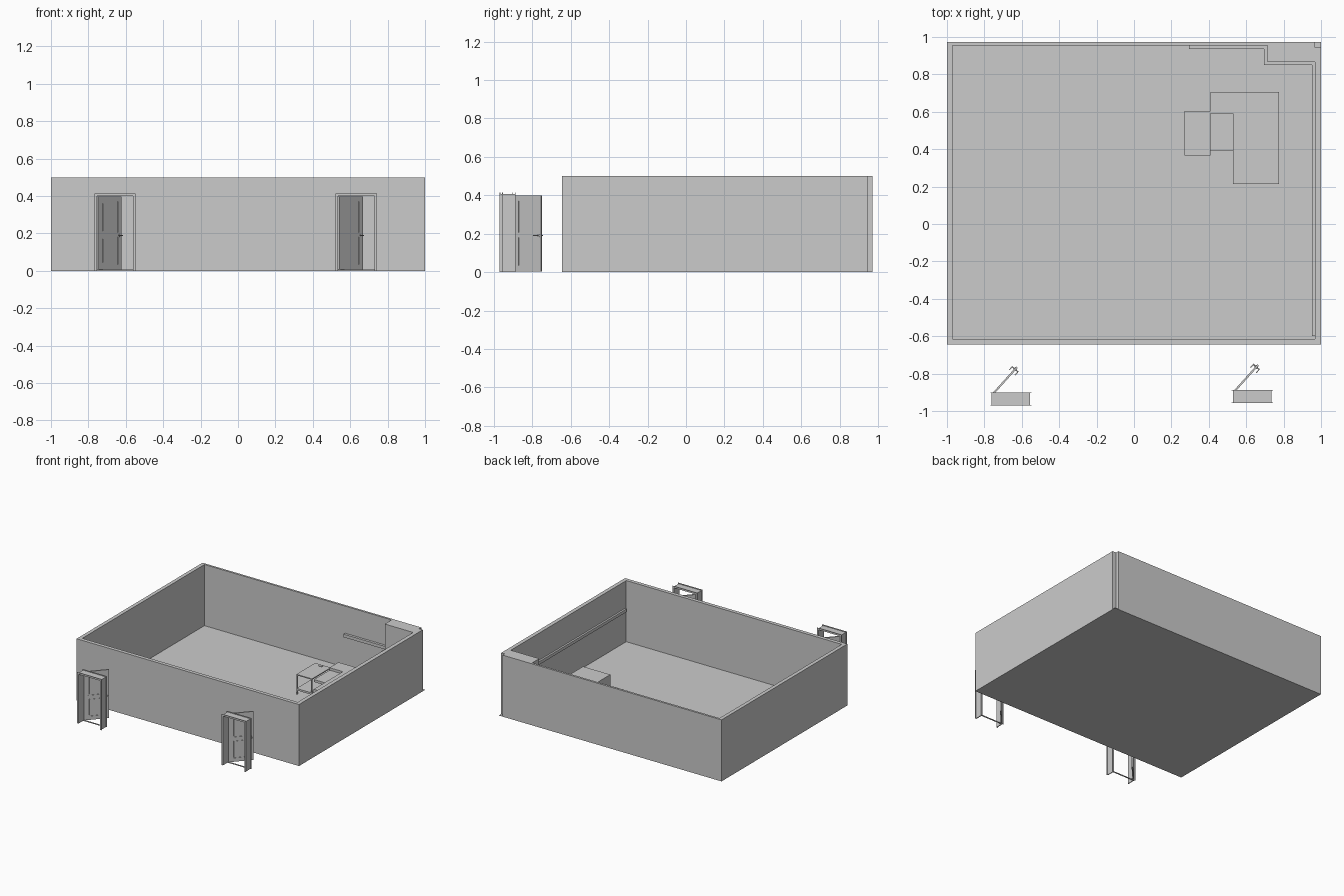
import bpy
import math
from mathutils import Matrix, Vector

old = bpy.data.objects.get("Cube")
if old:
    bpy.data.objects.remove(old, do_unlink=True)

grey = bpy.data.materials.new("light_grey")
grey.use_nodes = True
colour = (0.6, 0.6, 0.6, 1)
grey.diffuse_color = colour
grey.node_tree.nodes["Principled BSDF"].inputs["Base Color"].default_value = colour


def box(name, x, y, z, place=Matrix()):
    """Box from (low, high) pairs, optionally moved by a matrix."""
    bpy.ops.mesh.primitive_cube_add(size=1)
    ob = bpy.context.object
    ob.name = name
    centre = Vector([(a + b) / 2 for a, b in (x, y, z)])
    size = [b - a for a, b in (x, y, z)]
    ob.data.transform(place @ Matrix.Translation(centre) @ Matrix.Diagonal((*size, 1)))
    ob.data.materials.append(grey)
    return ob


def cylinder(name, radius, depth, place):
    bpy.ops.mesh.primitive_cylinder_add(vertices=12, radius=radius, depth=depth)
    ob = bpy.context.object
    ob.name = name
    ob.data.transform(place)
    ob.data.materials.append(grey)
    bpy.ops.object.shade_smooth_by_angle()


# Room shell: floor, walls with an open notch at the back corner, corner pillar
H = 0.5
FRONT, BACK = -0.645, 0.972
box("floor", (-1, 1), (FRONT, BACK), (0, 0.003))
box("left_wall", (-1, -0.97), (FRONT, BACK), (0, H))
box("front_wall", (-0.97, 1), (FRONT, -0.615), (0, H))
box("right_wall", (0.968, 1), (-0.615, 0.945), (0, H))
box("back_wall", (-0.97, 0.968), (0.955, BACK), (0, H))
box("corner_pillar", (0.713, 0.968), (0.867, 0.955), (0, H))

# Rail running along the back wall, round the pillar and along the right wall
RAIL = (0.255, 0.28)
box("back_rail", (0.295, 0.713), (0.935, 0.955), RAIL)
box("pillar_side_rail", (0.694, 0.713), (0.85, 0.935), RAIL)
box("pillar_front_rail", (0.713, 0.968), (0.85, 0.867), RAIL)
box("right_rail", (0.953, 0.968), (-0.6, 0.85), RAIL)

# L-shaped counter
box("counter_main", (0.53, 0.775), (0.215, 0.705), (0, 0.17))
box("counter_back", (0.41, 0.53), (0.59, 0.705), (0, 0.17))
box("counter_low_shelf", (0.41, 0.53), (0.39, 0.59), (0.13, 0.15))

# Open-framed side table
TX, TY, BAR = (0.27, 0.41), (0.365, 0.605), 0.008
box("table_top", TX, TY, (0.157, 0.165))
box("table_shelf", TX, TY, (0.045, 0.05))
box("table_small_handle", (0.32, 0.35), (0.575, 0.59), (0.165, 0.169))
x_bars = [(TX[0], TX[0] + BAR), (TX[1] - BAR, TX[1])]
y_bars = [(TY[0], TY[0] + BAR), (TY[1] - BAR, TY[1])]
for bx in x_bars:
    for by in y_bars:
        box("table_leg", bx, by, (0, 0.157))
    box("table_side_bar", bx, TY, (0.035, 0.045))
for by in y_bars:
    box("table_end_bar", TX, by, (0.035, 0.045))


def door(cx, cy):
    """Free-standing frame with a half-open, two-panel leaf."""
    at = Matrix.Translation((cx, cy, 0))
    opening, jamb, casing, deep = 0.097, 0.103, 0.11, 0.032
    # Frame and casings
    box("door_lintel", (-jamb, jamb), (-deep, deep), (0.4, 0.407), at)
    box("door_threshold", (-opening, opening), (deep - 0.008, deep), (0, 0.006), at)
    for s in (-1, 1):
        box("door_jamb", sorted((s * opening, s * jamb)), (-deep, deep), (0, 0.4), at)
        face = sorted((s * deep, s * (deep + 0.003)))
        box("casing_head", (-casing, casing), face, (0.4, 0.414), at)
        for t in (-1, 1):
            box("casing_side", sorted((t * opening, t * casing)), face, (0, 0.4), at)

    # Leaf: stiles, rails and thinner raised panels
    leaf = at @ Matrix.Translation((-0.093, 0.03, 0)) @ Matrix.Rotation(math.radians(48), 4, "Z")
    W, thick = 0.187, (-0.005, 0.005)
    left, right = 0.03, W - 0.03
    box("door_hinge_stile", (0, left), thick, (0.004, 0.398), leaf)
    box("door_lock_stile", (right, W), thick, (0.004, 0.398), leaf)
    for z in ((0.004, 0.035), (0.18, 0.205), (0.37, 0.398)):
        box("door_rail", (left, right), thick, z, leaf)
    for low, high in ((0.035, 0.18), (0.205, 0.37)):
        box("door_panel_back", (left, right), (-0.0015, 0.0015), (low, high), leaf)
        m = 0.009
        box("door_panel", (left + m, right - m), (-0.004, 0.004), (low + m, high - m), leaf)

    # Handles on both faces
    turn = Matrix.Rotation(math.pi / 2, 4, "X")
    for s in (-1, 1):
        cylinder("handle_rose", 0.008, 0.003, leaf @ Matrix.Translation((0.172, s * 0.006, 0.19)) @ turn)
        cylinder("handle_stem", 0.003, 0.018, leaf @ Matrix.Translation((0.172, s * 0.014, 0.19)) @ turn)
        box("handle_lever", (0.148, 0.176), sorted((s * 0.018, s * 0.023)), (0.187, 0.193), leaf)


door(-0.658, -0.935)
door(0.632, -0.922)
